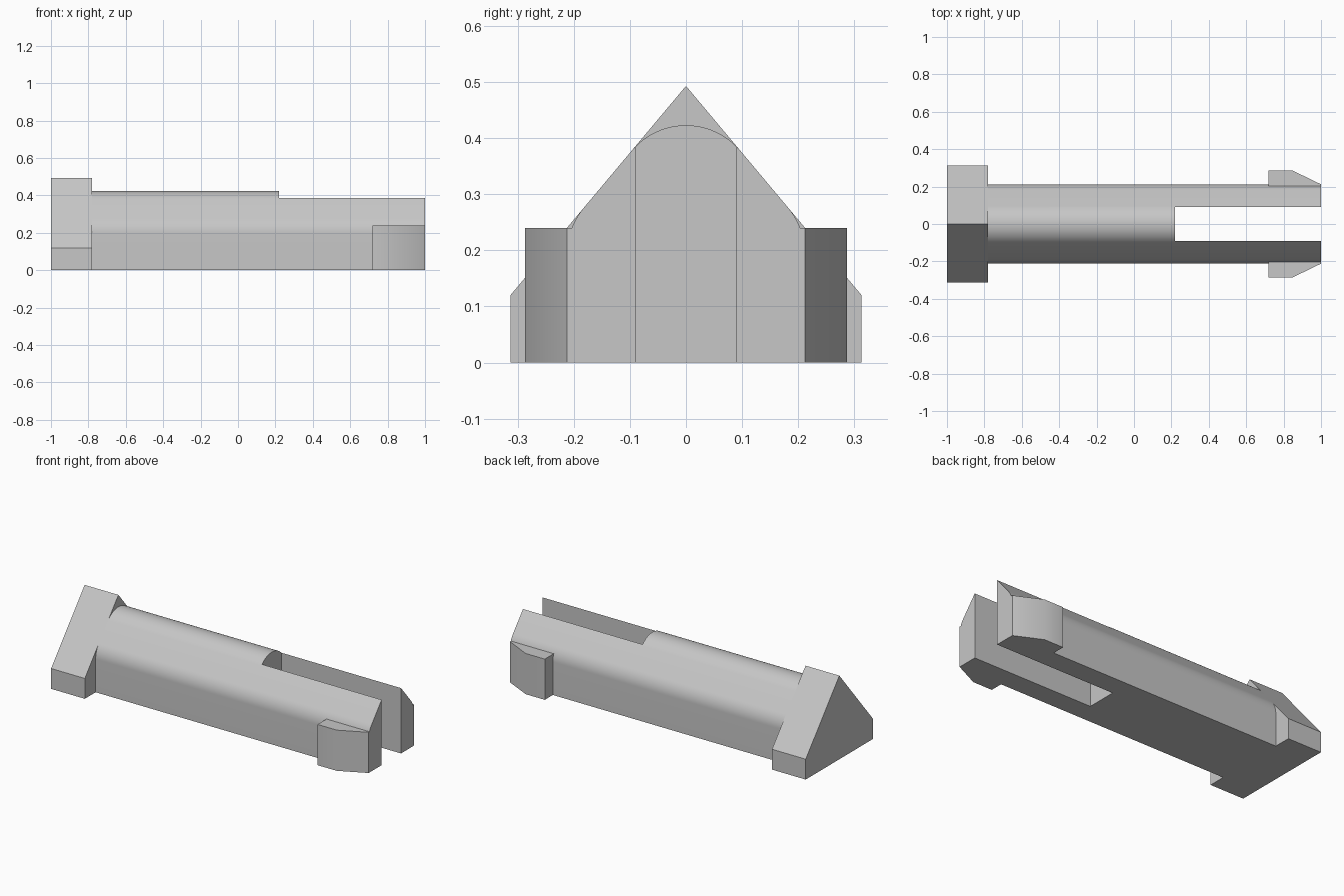
import bpy
import bmesh
from math import cos, sin, radians, atan2, tan
from mathutils import Vector

if "Cube" in bpy.data.objects:
    bpy.data.objects.remove(bpy.data.objects["Cube"], do_unlink=True)

# Single material
grey = bpy.data.materials.new("light_grey")
grey.use_nodes = True
colour = (0.57, 0.57, 0.57, 1)
grey.diffuse_color = colour
grey.node_tree.nodes["Principled BSDF"].inputs["Base Color"].default_value = colour

# Shared dimensions
HEAD_END, BODY_START, SLOT_START, TIP = -1.0, -0.78, 0.22, 1.0
HEAD_HALF, HEAD_WALL, APEX = 0.313, 0.12, 0.493
BODY_HALF, RADIUS, SLOT_HALF = 0.212, 0.126, 0.09
CLIP_START, CLIP_HEIGHT = 0.72, 0.24
ROOF = atan2(HEAD_HALF, APEX - HEAD_WALL)  # elevation of the roof normal


def prism(name, points, direction):
    """Extrude a closed flat outline into a solid."""
    bm = bmesh.new()
    face = bm.faces.new([bm.verts.new(p) for p in points])
    out = bmesh.ops.extrude_face_region(bm, geom=[face])
    verts = [g for g in out["geom"] if isinstance(g, bmesh.types.BMVert)]
    bmesh.ops.translate(bm, verts=verts, vec=Vector(direction))
    bmesh.ops.recalc_face_normals(bm, faces=bm.faces)
    mesh = bpy.data.meshes.new(name)
    bm.to_mesh(mesh)
    bm.free()
    mesh.materials.append(grey)
    obj = bpy.data.objects.new(name, mesh)
    bpy.context.collection.objects.link(obj)
    return obj


def select_only(obj):
    bpy.ops.object.select_all(action="DESELECT")
    obj.select_set(True)
    bpy.context.view_layer.objects.active = obj


def smooth(obj):
    select_only(obj)
    bpy.ops.object.shade_smooth_by_angle(angle=radians(30))


def arc(cy, cz, start, end, steps):
    angles = [start + (end - start) * i / steps for i in range(steps + 1)]
    return [(cy + RADIUS * cos(a), cz + RADIUS * sin(a)) for a in angles]


# Gabled head
prism("head", [(HEAD_END, y, z) for y, z in (
    (-HEAD_HALF, 0), (HEAD_HALF, 0), (HEAD_HALF, HEAD_WALL),
    (0, APEX), (-HEAD_HALF, HEAD_WALL))], (BODY_START - HEAD_END, 0, 0))

# Body with rounded shoulders and ridge, flush with the head's roof
eave = APEX - BODY_HALF * (APEX - HEAD_WALL) / HEAD_HALF
shoulder = arc(BODY_HALF - RADIUS, eave - RADIUS * tan(ROOF / 2), 0, ROOF, 10)
ridge = arc(0, APEX - RADIUS / sin(ROOF), ROOF, radians(90), 12)
half = [(BODY_HALF, 0)] + shoulder + ridge
profile = half + [(-y, z) for y, z in reversed(half[:-1])]
body = prism("body", [(BODY_START, y, z) for y, z in profile],
             (TIP - BODY_START, 0, 0))

# Slot that splits the body into two prongs
cutter = prism("slot_cutter", [(SLOT_START, y, -0.1) for y in (-SLOT_HALF, SLOT_HALF)]
               + [(SLOT_START, y, 0.6) for y in (SLOT_HALF, -SLOT_HALF)], (1, 0, 0))
cutter.hide_render = True
cut = body.modifiers.new("slot", "BOOLEAN")
cut.operation = "DIFFERENCE"
cut.solver = "EXACT"
cut.object = cutter
select_only(body)
bpy.ops.object.modifier_apply(modifier=cut.name)
bpy.data.objects.remove(cutter, do_unlink=True)
smooth(body)

# Tapered catches on the outside of each prong
for name, side in (("front_catch", -1), ("back_catch", 1)):
    outline = ((CLIP_START, 0.19), (CLIP_START, 0.287), (0.845, 0.287),
               (TIP, BODY_HALF), (TIP, 0.19))
    smooth(prism(name, [(x, side * y, 0) for x, y in outline], (0, 0, CLIP_HEIGHT)))
